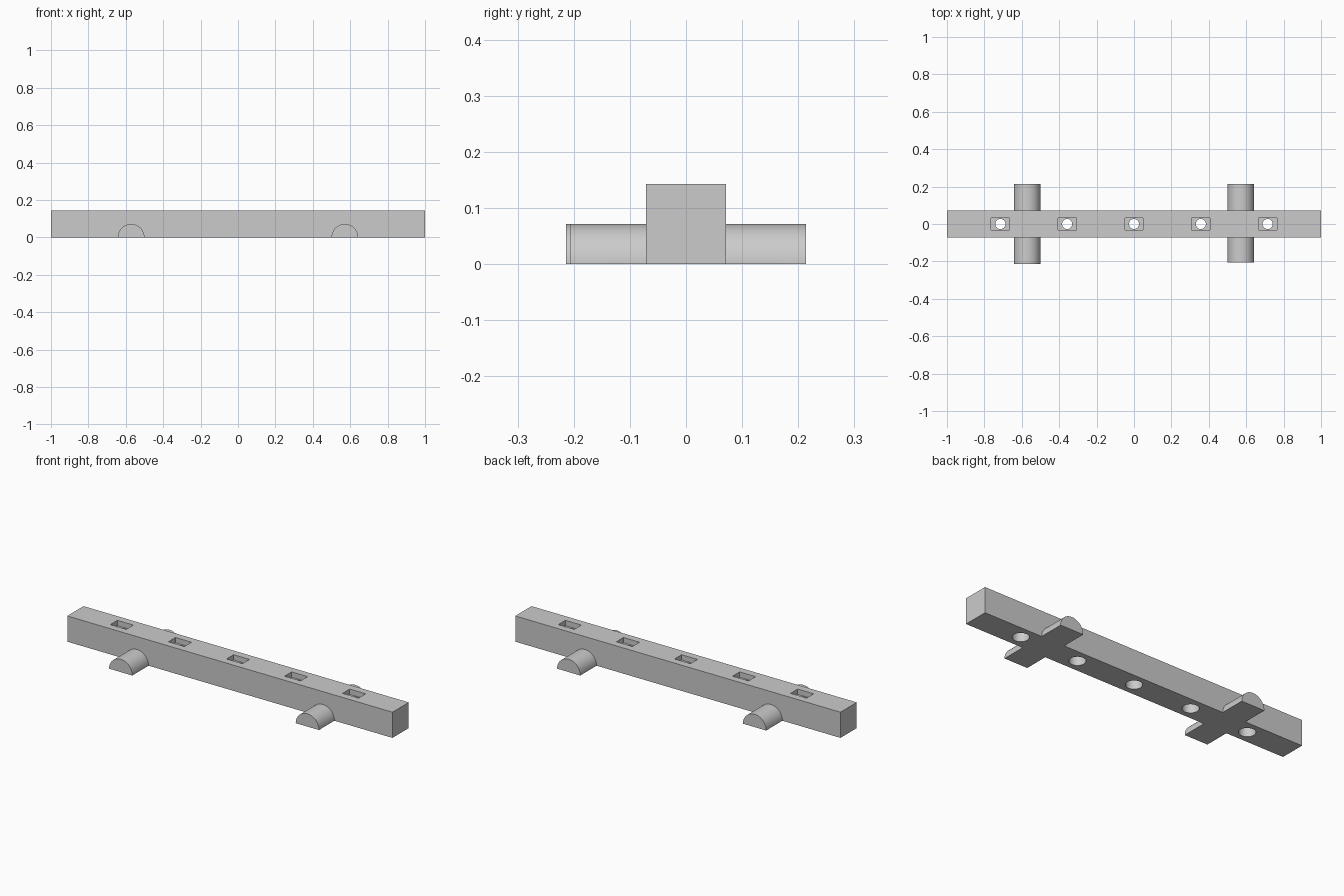
import bpy, bmesh, math
from mathutils import Vector

cube = bpy.data.objects.get("Cube")
if cube:
    bpy.data.objects.remove(cube, do_unlink=True)

U = 1 / 14                      # half the beam width
HOLES = [i * 5 * U for i in (-2, -1, 0, 1, 2)]

grey = bpy.data.materials.new("plain grey")
grey.use_nodes = True
grey.diffuse_color = (0.6, 0.6, 0.6, 1)
grey.node_tree.nodes["Principled BSDF"].inputs["Base Color"].default_value = (0.6, 0.6, 0.6, 1)


def extrude(name, profile, direction):
    """Solid made by pushing a flat outline along a direction."""
    bm = bmesh.new()
    face = bm.faces.new([bm.verts.new(p) for p in profile])
    new = bmesh.ops.extrude_face_region(bm, geom=[face])["geom"]
    bmesh.ops.translate(bm, vec=Vector(direction),
                        verts=[v for v in new if isinstance(v, bmesh.types.BMVert)])
    bmesh.ops.recalc_face_normals(bm, faces=bm.faces)
    mesh = bpy.data.meshes.new(name)
    bm.to_mesh(mesh)
    bm.free()
    mesh.materials.append(grey)
    obj = bpy.data.objects.new(name, mesh)
    bpy.context.collection.objects.link(obj)
    return obj


def box(name, x, w, d, z0, z1):
    outline = [(x + sx * w, sy * d, z0) for sx, sy in ((-1, -1), (1, -1), (1, 1), (-1, 1))]
    return extrude(name, outline, (0, 0, z1 - z0))


def bore(name, x, r, z0, z1, n=48):
    outline = [(x + r * math.cos(i * math.tau / n), r * math.sin(i * math.tau / n), z0)
               for i in range(n)]
    return extrude(name, outline, (0, 0, z1 - z0))


def half_round(name, x, y0, y1, n=32):
    outline = [(x + U * math.cos(i * math.pi / n), y0, U * math.sin(i * math.pi / n))
               for i in range(n + 1)]
    return extrude(name, outline, (0, y1 - y0, 0))


def combine(target, tool, operation):
    mod = target.modifiers.new(operation.lower(), "BOOLEAN")
    mod.operation, mod.solver, mod.object = operation, "EXACT", tool
    bpy.context.view_layer.objects.active = target
    bpy.ops.object.modifier_apply(modifier=mod.name)
    bpy.data.objects.remove(tool, do_unlink=True)


# Long square beam with two half-round cross pegs
beam = box("beam_with_pegs", 0, 1, U, 0, 2 * U)
combine(beam, half_round("left_peg", 8 * U, -2.9 * U, 3 * U), "UNION")
combine(beam, half_round("right_peg", -8 * U, -3 * U, 3 * U), "UNION")

# Rectangular top pockets, narrow through holes and wide bores underneath
for x in HOLES:
    combine(beam, bore("through_hole", x, 0.027, -0.1, 0.3), "DIFFERENCE")
    combine(beam, box("pocket", x, 0.049, 0.031, 0.113, 0.3), "DIFFERENCE")
    combine(beam, bore("wide_bore", x, 0.042, -0.1, 0.072), "DIFFERENCE")

# Smooth round surfaces, sharp edges kept
bpy.ops.object.select_all(action="DESELECT")
beam.select_set(True)
bpy.context.view_layer.objects.active = beam
bpy.ops.object.shade_smooth_by_angle(angle=math.radians(30))
